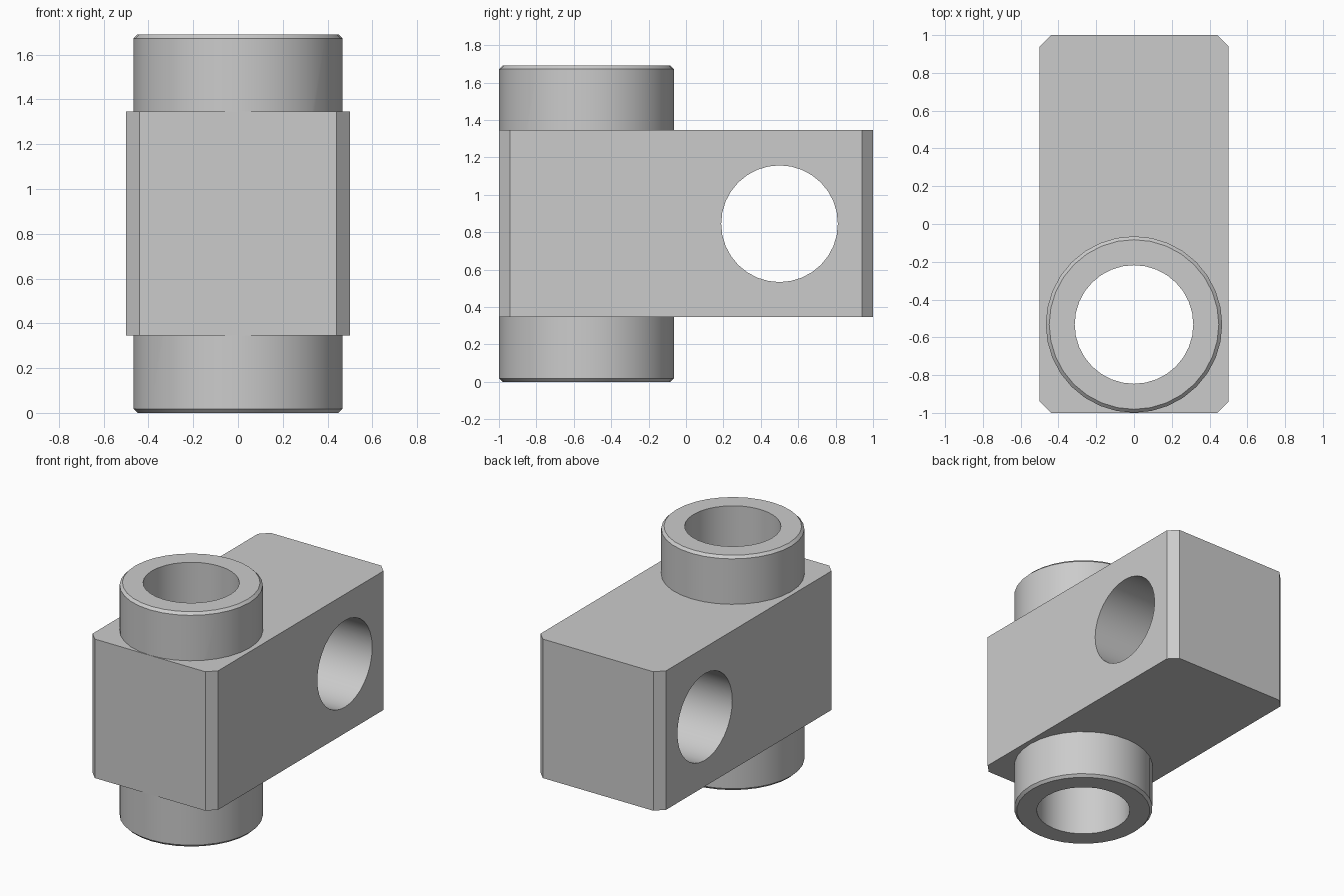
import bpy, bmesh, math
from mathutils import Matrix

if "Cube" in bpy.data.objects:
    bpy.data.objects.remove(bpy.data.objects["Cube"])

TUBE_Y, HOLE_Y = -0.532, 0.5
Z0, Z1, TOP = 0.345, 1.345, 1.69


def make_object(name, bm):
    bmesh.ops.recalc_face_normals(bm, faces=bm.faces)
    mesh = bpy.data.meshes.new(name)
    bm.to_mesh(mesh)
    bm.free()
    obj = bpy.data.objects.new(name, mesh)
    bpy.context.collection.objects.link(obj)
    return obj


def cylinder(name, radius, depth, matrix, bevel=0.0, sides=32):
    bm = bmesh.new()
    bmesh.ops.create_cone(bm, cap_ends=True, segments=sides, radius1=radius,
                          radius2=radius, depth=depth)
    if bevel:
        rims = [e for e in bm.edges if abs(e.verts[0].co.z - e.verts[1].co.z) < 1e-5]
        bmesh.ops.bevel(bm, geom=rims, offset=bevel, segments=1, affect='EDGES')
    bm.transform(matrix)
    return make_object(name, bm)


def boolean(target, other, operation):
    mod = target.modifiers.new(operation.lower(), 'BOOLEAN')
    mod.operation = operation
    mod.solver = 'EXACT'
    mod.object = other
    bpy.context.view_layer.objects.active = target
    bpy.ops.object.modifier_apply(modifier=mod.name)
    bpy.data.objects.remove(other)


# beam block with chamfered vertical edges
bm = bmesh.new()
bmesh.ops.create_cube(bm, size=1)
bm.transform(Matrix.Translation((0, 0, (Z0 + Z1) / 2)) @ Matrix.Diagonal((1, 2, Z1 - Z0, 1)))
uprights = [e for e in bm.edges if abs(e.verts[0].co.z - e.verts[1].co.z) > 0.5]
bmesh.ops.bevel(bm, geom=uprights, offset=0.06, segments=1, affect='EDGES')
block = make_object("connector_block", bm)

# vertical sleeve, its bore, and the cross hole
upright = Matrix.Translation((0, TUBE_Y, TOP / 2))
across = Matrix.Translation((0, HOLE_Y, (Z0 + Z1) / 2)) @ Matrix.Rotation(math.pi / 2, 4, 'Y')
boolean(block, cylinder("sleeve", 0.467, TOP, upright, bevel=0.018), 'UNION')
boolean(block, cylinder("sleeve_bore", 0.314, TOP + 1, upright), 'DIFFERENCE')
boolean(block, cylinder("cross_hole", 0.312, 2, across), 'DIFFERENCE')

# smooth round walls, crisp edges
bpy.ops.object.select_all(action='DESELECT')
block.select_set(True)
bpy.context.view_layer.objects.active = block
bpy.ops.object.shade_smooth_by_angle(angle=math.radians(30))
